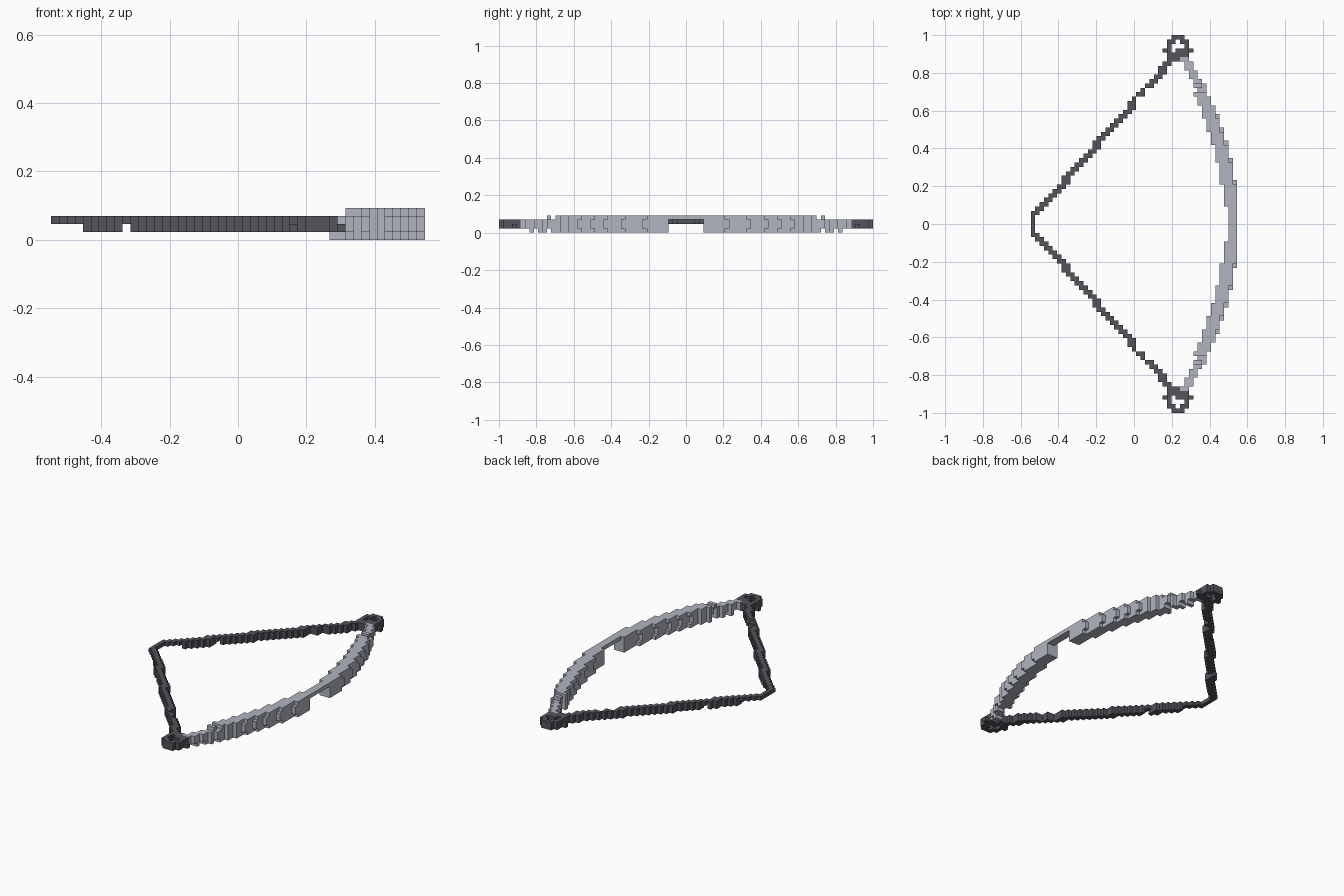
import bpy
import bmesh
import math
from mathutils import Vector

if "Cube" in bpy.data.objects:
    bpy.data.objects.remove(bpy.data.objects["Cube"])

U = 2 / 86      # edge of one block
HALF_X = 23.5   # half the width in blocks


def material(name, rgb):
    m = bpy.data.materials.new(name)
    m.use_nodes = True
    m.diffuse_color = (*rgb, 1)
    bsdf = next(n for n in m.node_tree.nodes if n.type == 'BSDF_PRINCIPLED')
    bsdf.inputs["Base Color"].default_value = (*rgb, 1)
    return m


def block_part(name, half, mat):
    """Mirror block cells (column, row, layer) across y and skin the outside."""
    cells = half | {(i, -1 - r, k) for i, r, k in half}
    bm = bmesh.new()
    for cell in sorted(cells):
        mid = Vector(cell) + Vector((0.5 - HALF_X, 0.5, 0.5))
        for axis in range(3):
            for sign in (-1, 1):
                n = Vector((0, 0, 0))
                n[axis] = sign
                if tuple(int(c + d) for c, d in zip(cell, n)) in cells:
                    continue
                a = Vector((0, 0, 0))
                a[(axis + 1) % 3] = 0.5
                b = n.cross(a)
                c = mid + n / 2
                bm.faces.new([bm.verts.new(p * U) for p in
                              (c - a - b, c + a - b, c + a + b, c - a + b)])
    bmesh.ops.remove_doubles(bm, verts=bm.verts, dist=U / 100)
    me = bpy.data.meshes.new(name)
    bm.to_mesh(me)
    bm.free()
    me.materials.append(mat)
    ob = bpy.data.objects.new(name, me)
    bpy.context.collection.objects.link(ob)
    return ob


pale = material("pale_grey", (0.44, 0.46, 0.53))
dark = material("charcoal", (0.085, 0.09, 0.105))

# Curved limbs, with ragged top and bottom layers near the tips
limb_rows = {0: [*range(4, 31), 32, 33, 35], 1: range(4, 38),
             2: range(4, 38), 3: [*range(4, 30), 31]}
limb = set()
for layer, rows in limb_rows.items():
    bulge = 0.2 if layer in (1, 2) else 0
    for row in rows:
        y = (row + 0.5) * U
        outer = min(46, math.floor(46.65 + bulge - 0.34 * y * y / U))
        thick = 3 if row < 30 else 2
        limb |= {(outer - t, row, layer) for t in range(thick)}
block_part("limbs", limb, pale)

# Thin grip bridging the limbs
block_part("grip", {(i, r, 3) for i in (45, 46) for r in range(4)}, pale)

# Drawn string, pulled to a point at -x
string = {(0, 0, 2), (0, 1, 2)}
for row in range(2, 38):
    start = math.floor((row - 1) * 0.88)
    width = 1 if row in (28, 30) else 2
    for i in range(start, start + width):
        string.add((i, row, 2))
        if i >= 4 and i != 9:
            string.add((i, row, 1))
block_part("string", string, dark)

# Open ring at each limb tip
ring_rows = {37: range(32, 36), 38: range(31, 36), 39: [31, 33, 34, 35],
             40: [31, 35], 41: [31, 32, 34, 35], 42: [32, 33, 34]}
ring = {(i, r, k) for r, cols in ring_rows.items() for i in cols for k in (1, 2)}
ring |= {(30, 39, 1), (36, 39, 1)}
block_part("tip_rings", ring, dark)
